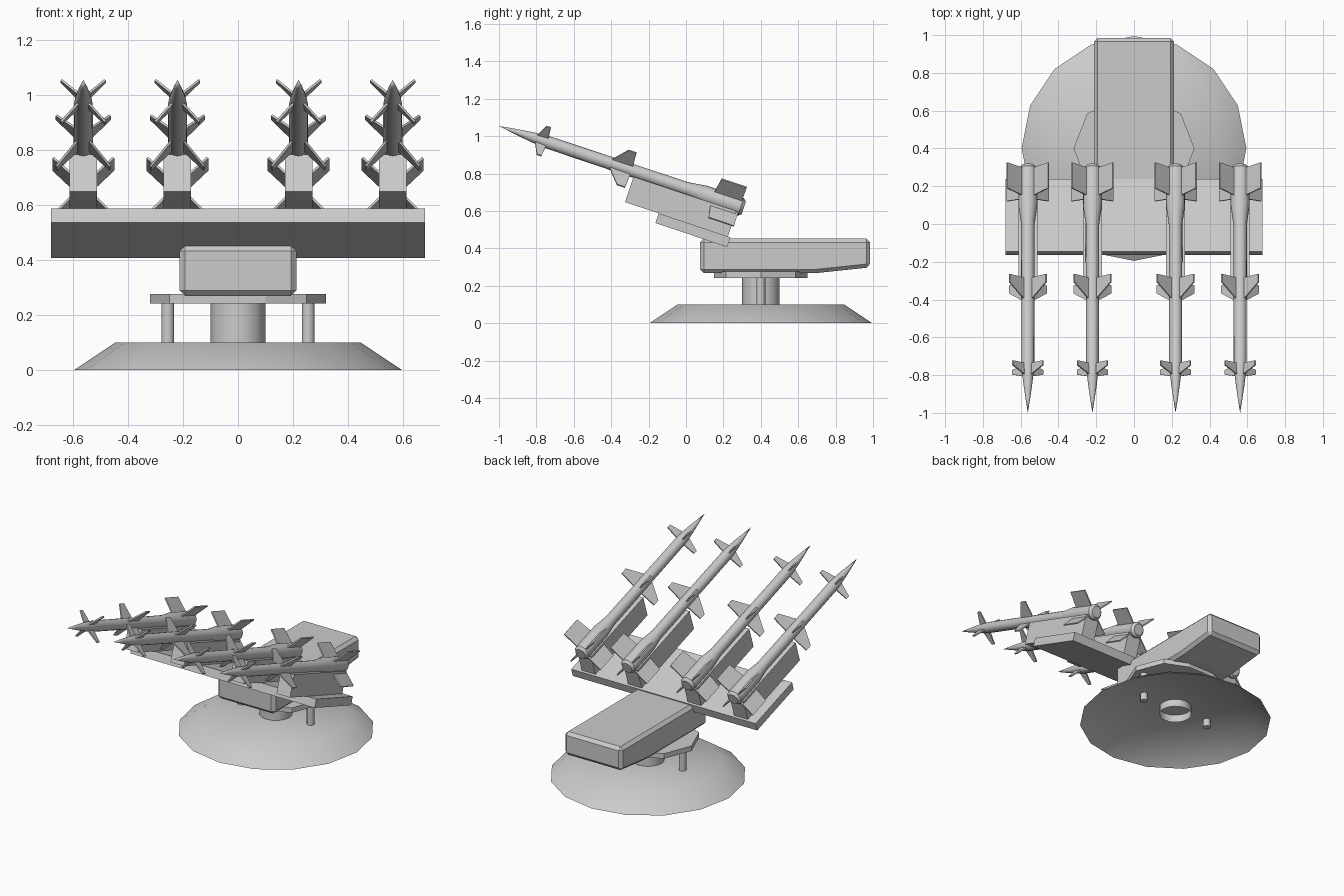
import bpy, bmesh, math
from mathutils import Matrix, Vector

if "Cube" in bpy.data.objects:
    bpy.data.objects.remove(bpy.data.objects["Cube"])

TILT = Matrix.Translation((0, -0.146, 0.587)) @ Matrix.Rotation(math.radians(-18.5), 4, 'X')


def finish(bm, name, matrix=None, smooth=None, fix=True):
    if fix:
        bmesh.ops.recalc_face_normals(bm, faces=bm.faces)
    me = bpy.data.meshes.new(name)
    bm.to_mesh(me)
    bm.free()
    ob = bpy.data.objects.new(name, me)
    bpy.context.collection.objects.link(ob)
    if matrix:
        ob.matrix_world = matrix
    if smooth:
        bpy.ops.object.select_all(action='DESELECT')
        ob.select_set(True)
        bpy.context.view_layer.objects.active = ob
        bpy.ops.object.shade_smooth_by_angle(angle=math.radians(smooth))
    return ob


def extrude(bm, pts, vec):
    """Prism from a closed outline swept along vec."""
    f = bm.faces.new([bm.verts.new(p) for p in pts])
    ret = bmesh.ops.extrude_face_region(bm, geom=[f], use_keep_orig=True)
    vs = [g for g in ret['geom'] if isinstance(g, bmesh.types.BMVert)]
    bmesh.ops.translate(bm, verts=vs, vec=vec)


def cone(name, x, y, z0, z1, r0, r1, n, smooth, caps=True):
    bm = bmesh.new()
    bmesh.ops.create_cone(bm, cap_ends=caps, segments=n, radius1=r0, radius2=r1, depth=z1 - z0,
                          matrix=Matrix.Translation((x, y, (z0 + z1) / 2)))
    return bm, name, smooth


def box(name, x, hw, y0, y1, z0, z1):
    bm = bmesh.new()
    extrude(bm, [(x - hw, y0, z0), (x - hw, y1, z0), (x - hw, y1, z1), (x - hw, y0, z1)], (2 * hw, 0, 0))
    return finish(bm, name, TILT)


# Sloped base, open underneath
bm, name, s = cone("base", 0, 0.4, 0, 0.1, 0.595, 0.445, 16, 40)
bm.faces.ensure_lookup_table()
bottom = [f for f in bm.faces if f.calc_center_median().z < 0.001]
bmesh.ops.delete(bm, geom=bottom, context='FACES_ONLY')
finish(bm, name, smooth=s, fix=False)

# Hollow central column and two side posts
bm, name, s = cone("column", 0, 0.4, 0.05, 0.26, 0.1, 0.1, 16, 40, caps=False)
finish(bm, name, smooth=s, fix=False)
for side, x in (("left", -0.255), ("right", 0.255)):
    bm, name, s = cone(side + "_post", x, 0.4, 0.05, 0.25, 0.024, 0.024, 10, 40)
    finish(bm, name, smooth=s)

# Turntable plate
bm = bmesh.new()
quarter = [(0.32, 0), (0.248, 0.185), (0.1, 0.25)]
ring = quarter + [(-x, y) for x, y in reversed(quarter)]
ring += [(-x, -y) for x, y in ring[1:-1]]
extrude(bm, [(x, 0.4 + y, 0.242) for x, y in ring], (0, 0, 0.033))
finish(bm, "turntable")

# Main housing with a raised rear underside and chamfered edges
bm = bmesh.new()
side = [(0.075, 0.268), (0.7, 0.268), (0.985, 0.298), (0.985, 0.452), (0.075, 0.452)]
extrude(bm, [(-0.212, y, z) for y, z in side], (0.424, 0, 0))
bmesh.ops.recalc_face_normals(bm, faces=bm.faces)
sharp = [e for e in bm.edges if e.calc_face_angle() > 0.5]
bmesh.ops.bevel(bm, geom=sharp, offset=0.02, segments=1, affect='EDGES', profile=0.5)
finish(bm, "housing")

# Tilted launch beam
box("launch_beam", 0, 0.68, 0, 0.405, -0.055, 0)

# Missile body profile (distance forward, radius) and fin outlines (forward, radius)
BODY = [(-0.422, 0), (-0.422, 0.036), (-0.405, 0.05), (-0.2, 0.05), (-0.1, 0.036),
        (0.68, 0.034), (0.73, 0.031), (0.80, 0.023), (0.88, 0.012), (0.958, 0)]
FINS = {
    "nose_fins": [(0.75, 0.02), (0.718, 0.113), (0.692, 0.113), (0.685, 0.02)],
    "mid_fins": [(0.335, 0.02), (0.26, 0.138), (0.215, 0.138), (0.21, 0.02)],
    "tail_fins": [(-0.244, 0.02), (-0.26, 0.155), (-0.403, 0.155), (-0.4, 0.02)],
}
AXIS = 0.172
T = 0.008

for i, x in enumerate((-0.562, -0.22, 0.22, 0.562), 1):
    # Rail
    box(f"rail_{i}", x, 0.05, -0.19, 0.39, 0, 0.143)
    place = TILT @ Matrix.Translation((x, 0, AXIS))
    # Body
    bm = bmesh.new()
    vs = [bm.verts.new((r, -u, 0)) for u, r in BODY]
    es = [bm.edges.new(p) for p in zip(vs, vs[1:])]
    bmesh.ops.spin(bm, geom=vs + es, cent=(0, 0, 0), axis=(0, 1, 0), angle=math.tau, steps=16)
    bmesh.ops.remove_doubles(bm, verts=bm.verts, dist=1e-4)
    finish(bm, f"missile_{i}", place, smooth=35)
    # Three sets of crossed fins
    for name, outline in FINS.items():
        bm = bmesh.new()
        for k in range(4):
            rot = Matrix.Rotation(math.radians(45 + 90 * k), 3, 'Y')
            extrude(bm, [rot @ Vector((r, -u, -T / 2)) for u, r in outline], rot @ Vector((0, 0, T)))
        finish(bm, f"{name}_{i}", place)
